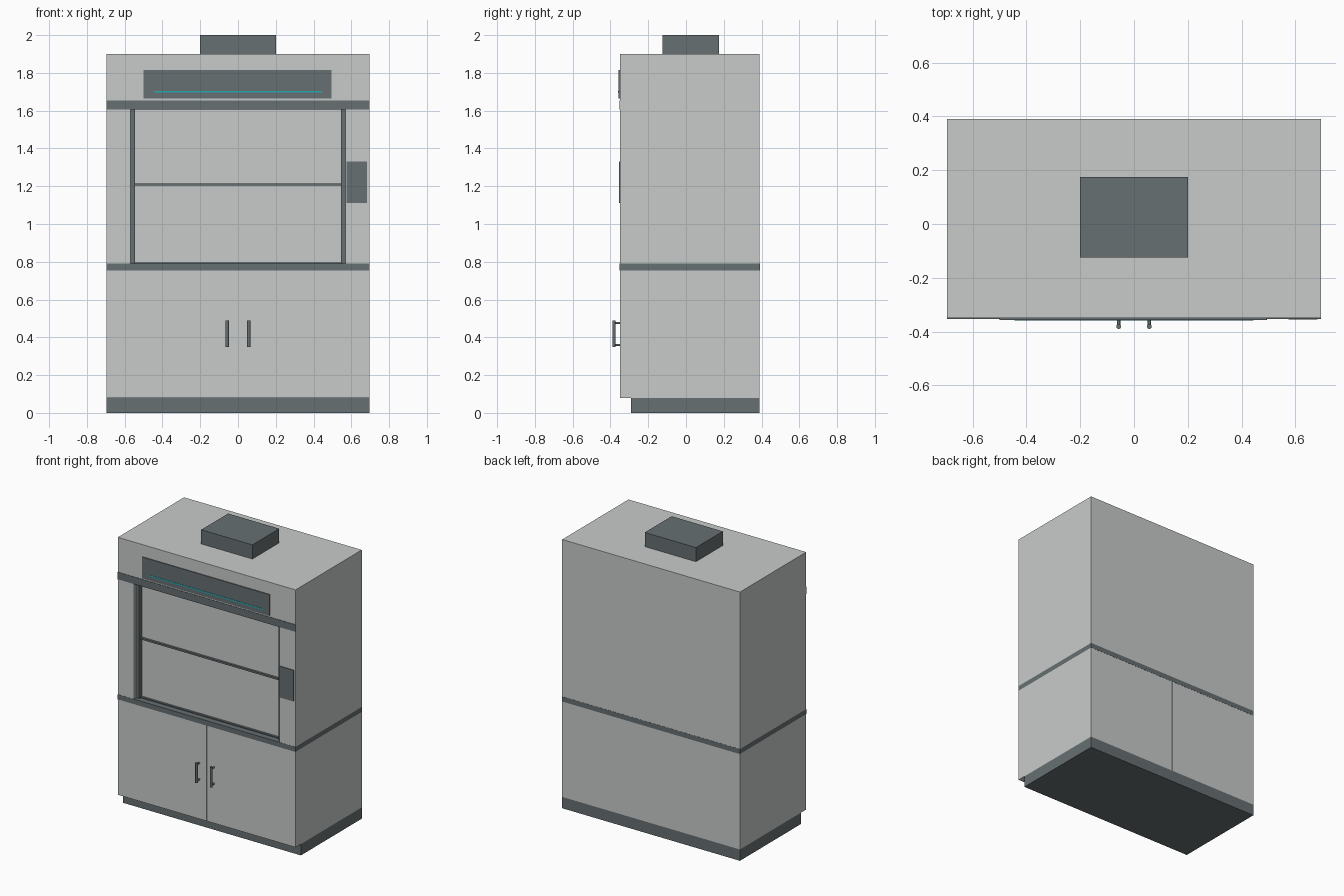
import bpy
import math

if "Cube" in bpy.data.objects:
    bpy.data.objects.remove(bpy.data.objects["Cube"])


def material(name, r, g, b):
    m = bpy.data.materials.new(name)
    m.diffuse_color = (r, g, b, 1)
    m.use_nodes = True
    m.node_tree.nodes["Principled BSDF"].inputs["Base Color"].default_value = m.diffuse_color
    return m


LIGHT = material("light grey panel", 0.58, 0.60, 0.59)
DARK = material("dark slate trim", 0.135, 0.16, 0.17)
CYAN = material("cyan strip", 0.02, 0.40, 0.44)


def box(name, x, y, z, mat):
    """Box from (min, max) pairs on each axis."""
    bpy.ops.mesh.primitive_cube_add(
        size=1, location=[(a[0] + a[1]) / 2 for a in (x, y, z)])
    o = bpy.context.object
    o.scale = [a[1] - a[0] for a in (x, y, z)]
    bpy.ops.object.transform_apply(location=False, rotation=False, scale=True)
    o.name = name
    o.data.materials.append(mat)
    return o


def rod(name, r, length, loc, rot=(0, 0, 0)):
    bpy.ops.mesh.primitive_cylinder_add(
        vertices=16, radius=r, depth=length, location=loc, rotation=rot)
    o = bpy.context.object
    o.name = name
    o.data.materials.append(DARK)
    bpy.ops.object.shade_smooth_by_angle()


def span(s, a, b):
    """Range a..b on the side given by the sign s."""
    return (min(s * a, s * b), max(s * a, s * b))


W, F, B = 0.695, -0.35, 0.39      # half width, front and back planes
OPEN, SASH = 0.57, -0.295         # half opening width, sash plane

# Plinth, worktop, head and exhaust duct
box("plinth", (-W, W), (-0.29, B), (0, 0.08), DARK)
box("worktop", (-W, W), (F - 0.001, B + 0.001), (0.755, 0.79), DARK)
box("head", (-W, W), (F, B), (1.605, 1.9), LIGHT)
box("exhaust_duct", (-0.2, 0.2), (-0.125, 0.175), (1.9, 2.0), DARK)

# Chamber behind the sash
box("chamber", (-OPEN, OPEN), (SASH, B), (0.79, 1.605), LIGHT)

for s, side in ((-1, "left"), (1, "right")):
    # Cabinet halves and side walls
    box(side + "_cabinet", span(s, 0.001, W), (F, B), (0.08, 0.755), LIGHT)
    box(side + "_wall", span(s, OPEN, W), (F, B), (0.79, 1.605), LIGHT)
    # Sash guide rails
    box(side + "_sash_rail", span(s, 0.545, OPEN), (-0.325, SASH),
        (0.79, 1.605), DARK)
    # Door handles
    x = s * 0.057
    rod(side + "_handle_bar", 0.009, 0.14, (x, -0.381, 0.418))
    for z in (0.36, 0.476):
        rod(side + "_handle_stem", 0.006, 0.035, (x, -0.3645, z),
            (math.pi / 2, 0, 0))

# Sash cross bars
box("sash_middle_bar", (-0.545, 0.56), (-0.31, SASH), (1.203, 1.215), DARK)
box("sash_bottom_bar", (-0.545, 0.545), (-0.31, SASH), (0.79, 0.797), DARK)

# Front trim, light housing and control plate
box("front_trim", (-W, W), (F - 0.003, F), (1.605, 1.655), DARK)
box("display_panel", (-0.5, 0.495), (F - 0.007, F), (1.665, 1.815), DARK)
box("display_strip", (-0.445, 0.445), (F - 0.009, F - 0.007),
    (1.695, 1.704), CYAN)
box("control_plate", (0.575, 0.682), (F - 0.006, F), (1.11, 1.33), DARK)
